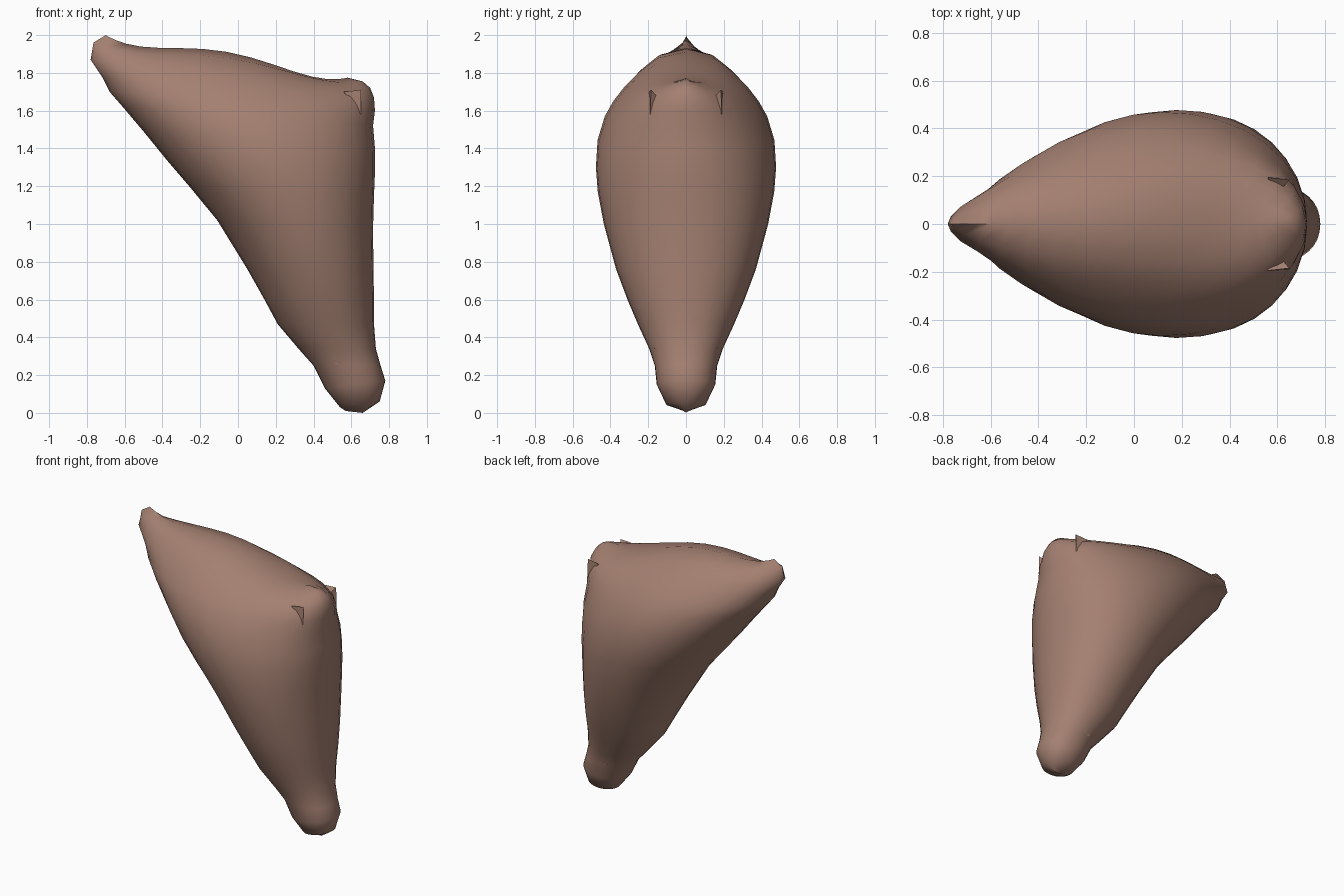
import bpy, bmesh, math

cube = bpy.data.objects.get("Cube")
if cube:
    bpy.data.objects.remove(cube, do_unlink=True)

brown = bpy.data.materials.new("dusty_brown")
brown.use_nodes = True
colour = (0.37, 0.215, 0.165, 1)
brown.diffuse_color = colour
bsdf = brown.node_tree.nodes["Principled BSDF"]
bsdf.inputs["Base Color"].default_value = colour
bsdf.inputs["Roughness"].default_value = 0.8


def finish(bm, name, angle):
    bmesh.ops.remove_doubles(bm, verts=bm.verts, dist=0.0005)
    bmesh.ops.recalc_face_normals(bm, faces=bm.faces)
    mesh = bpy.data.meshes.new(name)
    bm.to_mesh(mesh)
    bm.free()
    obj = bpy.data.objects.new(name, mesh)
    bpy.context.collection.objects.link(obj)
    mesh.materials.append(brown)
    bpy.ops.object.select_all(action="DESELECT")
    obj.select_set(True)
    bpy.context.view_layer.objects.active = obj
    bpy.ops.object.shade_smooth_by_angle(angle=math.radians(angle))
    return obj


# Body: tilted cross-sections from the bottom tip to the top ridge
# (left x, left z, right x, right z, half width)
SECTIONS = [
    (0.57, 0.01, 0.66, 0.00, 0.0),
    (0.54, 0.03, 0.75, 0.06, 0.105),
    (0.46, 0.13, 0.78, 0.17, 0.155),
    (0.40, 0.25, 0.755, 0.25, 0.165),
    (0.32, 0.34, 0.73, 0.34, 0.195),
    (0.21, 0.47, 0.72, 0.47, 0.255),
    (0.14, 0.60, 0.72, 0.60, 0.31),
    (0.05, 0.76, 0.717, 0.76, 0.37),
    (-0.11, 1.02, 0.715, 0.98, 0.435),
    (-0.25, 1.19, 0.72, 1.15, 0.467),
    (-0.37, 1.33, 0.725, 1.27, 0.477),
    (-0.50, 1.49, 0.725, 1.40, 0.468),
    (-0.61, 1.62, 0.715, 1.52, 0.43),
    (-0.68, 1.70, 0.725, 1.60, 0.385),
    (-0.72, 1.78, 0.72, 1.67, 0.325),
    (-0.78, 1.87, 0.70, 1.72, 0.245),
    (-0.765, 1.96, 0.66, 1.755, 0.15),
    (-0.70, 2.00, 0.58, 1.775, 0.0),
]
SIDES = 32

bm = bmesh.new()
rings = []
for lx, lz, rx, rz, w in SECTIONS:
    high = min(1, max(0, (lz - 1.3) / 0.5))   # 0 in the body, 1 at the ridge
    bow = 0.16 * min(1, max(0, (lz - 1.75) / 0.25))
    ring = []
    for i in range(SIDES):
        a = 2 * math.pi * i / SIDES
        t = math.cos(a)
        # the overhanging corner is pointed, the upright edge is blunt
        p = 2 - 0.28 * high if t < 0 else 2.1
        y = w * max(0, 1 - abs(t) ** p) ** (1 / p)
        k = (t + 1) / 2
        z = lz + (rz - lz) * k + bow * (1 - t * t) * (0.15 - t * t)
        ring.append(bm.verts.new((lx + (rx - lx) * k, y if i <= SIDES // 2 else -y, z)))
    rings.append(ring)
for low, up in zip(rings, rings[1:]):
    for i in range(SIDES):
        j = (i + 1) % SIDES
        bm.faces.new((low[i], low[j], up[j], up[i]))
finish(bm, "body", 50)

# Small folds at the corners: three outer points and one buried point
FOLDS = {
    "upper_fold": [(0.56, 0.195, 1.70), (0.65, 0.185, 1.71), (0.65, 0.19, 1.58), (0.58, 0.10, 1.62)],
    "lower_fold": [(0.51, 0.165, 0.26), (0.64, 0.168, 0.36), (0.64, 0.15, 0.22), (0.60, 0.05, 0.28)],
}
for name, points in FOLDS.items():
    for side, sign in (("left", 1), ("right", -1)):
        bm = bmesh.new()
        v = [bm.verts.new((x, y * sign, z)) for x, y, z in points]
        for a, b, c in ((0, 1, 2), (0, 1, 3), (1, 2, 3), (2, 0, 3)):
            bm.faces.new((v[a], v[b], v[c]))
        finish(bm, f"{name}_{'back' if side == 'left' else 'front'}", 20)
